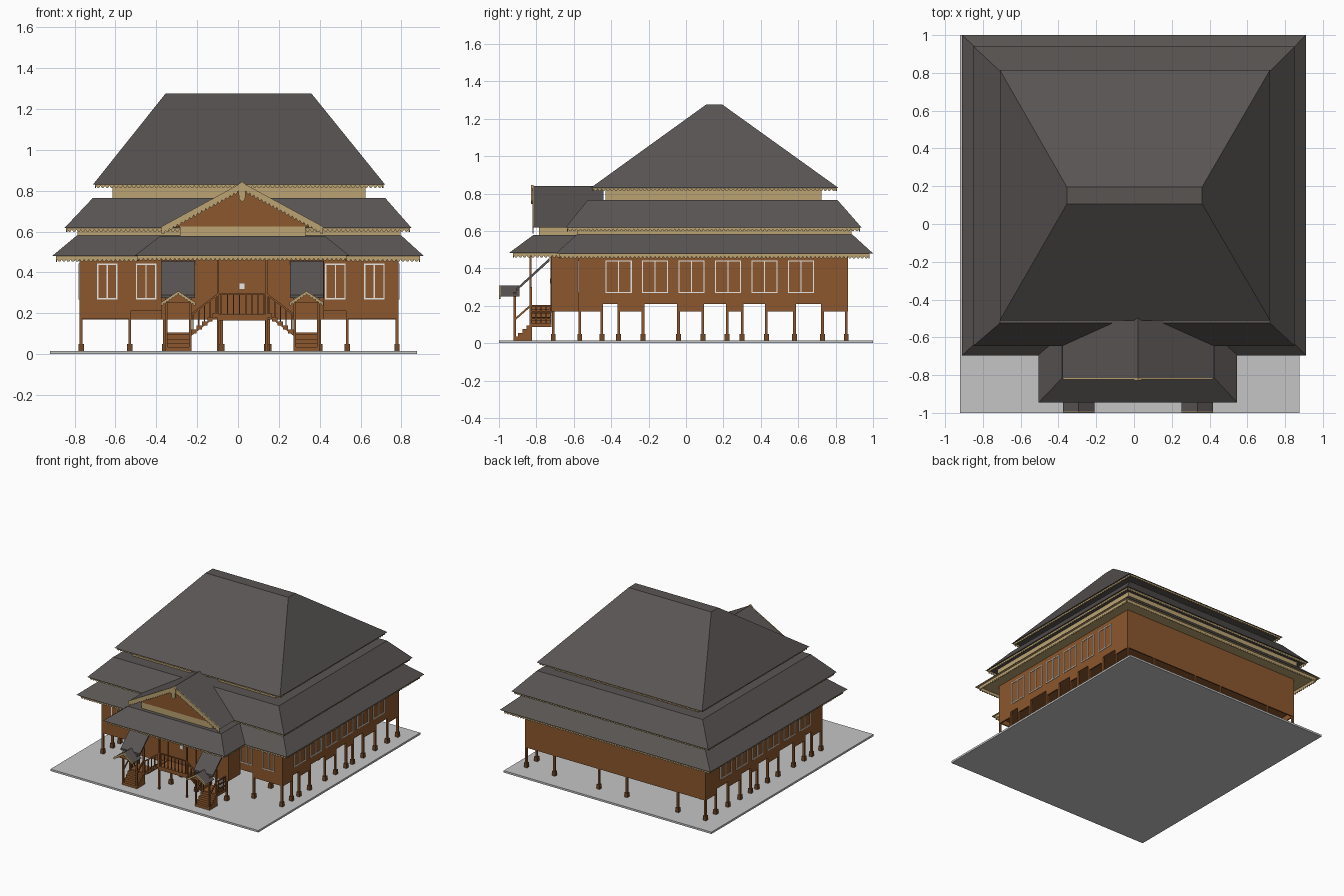
import bpy, bmesh, math
from mathutils import Vector

if "Cube" in bpy.data.objects:
    bpy.data.objects.remove(bpy.data.objects["Cube"])


def material(name, col):
    m = bpy.data.materials.new(name)
    m.diffuse_color = (*col, 1)
    m.use_nodes = True
    m.node_tree.nodes["Principled BSDF"].inputs["Base Color"].default_value = m.diffuse_color
    return m


WOOD = material("brown wood", (0.26, 0.095, 0.027))
DARK = material("dark wood", (0.17, 0.065, 0.02))
ROOF = material("charcoal roof", (0.098, 0.089, 0.086))
BEIGE = material("beige trim", (0.50, 0.365, 0.17))
WHITE = material("white frame", (0.8, 0.8, 0.78))
SLAB = material("grey slab", (0.56, 0.56, 0.56))


def finish(name, bm, *mats):
    bmesh.ops.recalc_face_normals(bm, faces=bm.faces[:])
    me = bpy.data.meshes.new(name)
    bm.to_mesh(me)
    bm.free()
    for m in mats:
        me.materials.append(m)
    ob = bpy.data.objects.new(name, me)
    bpy.context.collection.objects.link(ob)
    return ob


def loft(bm, a, b):
    """Closed solid between two matching loops of points."""
    va, vb = [bm.verts.new(p) for p in a], [bm.verts.new(p) for p in b]
    bm.faces.new(va)
    bm.faces.new(vb)
    for i in range(len(a)):
        j = (i + 1) % len(a)
        bm.faces.new((va[i], va[j], vb[j], vb[i]))


def rect(x0, x1, y0, y1, z):
    return [(x0, y0, z), (x1, y0, z), (x1, y1, z), (x0, y1, z)]


def boxes(name, mat, items):
    bm = bmesh.new()
    for x0, x1, y0, y1, z0, z1 in items:
        loft(bm, rect(x0, x1, y0, y1, z0), rect(x0, x1, y0, y1, z1))
    return finish(name, bm, mat)


def hip(name, low, z0, high, z1, soffit=False):
    """Hipped roof tier; optionally a beige underside."""
    bm = bmesh.new()
    loft(bm, rect(*low, z0), rect(*high, z1))
    ob = finish(name, bm, ROOF, BEIGE)
    for f in ob.data.polygons:
        f.material_index = int(soffit and f.normal.z < -0.9)
    return ob


def prism(name, mat, profiles, axis, a, b):
    """Extrude 2D profiles along x (points y,z) or y (points x,z)."""
    bm = bmesh.new()
    for pts in profiles:
        if axis == 'x':
            loft(bm, [(a, u, v) for u, v in pts], [(b, u, v) for u, v in pts])
        else:
            loft(bm, [(u, a, v) for u, v in pts], [(u, b, v) for u, v in pts])
    return finish(name, bm, mat)


def fringe(name, runs, h, tooth=0.012, pitch=0.022):
    """Thin hanging eave board with a toothed lower edge."""
    bm = bmesh.new()
    for p, q in runs:
        p, q = Vector(p), Vector(q)
        n = max(1, round((q - p).length / pitch))
        pts = [p, q]
        for i in range(n, 0, -1):
            for t, d in ((0, 0), (.25, .8), (.5, 1), (.75, .8)):
                pts.append(p.lerp(q, (i - t) / n) - Vector((0, 0, h - tooth + d * tooth)))
        pts.append(p - Vector((0, 0, h - tooth)))
        side = (q - p).cross(Vector((0, 0, 1))).normalized() * 0.006
        loft(bm, pts, [v + side for v in pts])
    return finish(name, bm, BEIGE)


def ring(x0, x1, y0, y1, z):
    r = rect(x0, x1, y0, y1, z)
    return [(r[i], r[(i + 1) % 4]) for i in range(4)]


# Ground slab
boxes("base_slab", SLAB, [(-.92, .875, -1, 1, 0, .015)])

# House body, porch room and hanging aprons
boxes("house_walls", WOOD, [(-.775, .785, -.575, .865, .21, .5)])
boxes("porch_walls", WOOD, [(-.375, .42, -.72, -.57, .17, .5)])
aprons = [(-.775, .785, .855, .865, .17, .22)]
for x0, x1 in ((-.775, -.53), (.535, .785)):
    aprons.append((x0, x1, -.575, -.565, .175, .22))
for y0, y1 in ((-.575, -.45), (-.36, -.23), (-.04, .09), (.22, .30), (.43, .58), (.73, .865)):
    for x in (-.775, .775):
        aprons.append((x, x + .01, y0, y1, .17, .22))
boxes("wall_aprons", WOOD, aprons)

# Stilts with thicker feet
spots = [(x, y) for x in (-.768, .778) for y in (-.568, -.45, -.36, -.23, -.04, .09, .22, .30, .43, .58, .73, .857)]
spots += [(x, y) for x in (-.53, -.09, .15, .535) for y in (-.568, -.36, -.04, .22, .58, .857)]
spots += [(x, -.71) for x in (-.36, -.08, .14, .40)]
boxes("stilts", WOOD, [(x - .007, x + .007, y - .007, y + .007, .015, .22) for x, y in spots])
boxes("stilt_feet", DARK, [(x - .013, x + .013, y - .013, y + .013, .015, .05) for x, y in spots])

# Three tiers of hipped roof with walls between them
hip("lower_roof", (-.91, .91, -.695, 1.0), .48, (-.79, .80, -.585, .89), .58, True)
boxes("lower_clerestory", BEIGE, [(-.785, .795, -.58, .885, .575, .625)])
hip("middle_roof", (-.85, .85, -.645, .94), .617, (-.71, .72, -.525, .81), .765)
boxes("upper_clerestory", BEIGE, [(-.615, .625, -.43, .725, .76, .835)])
hip("upper_roof", (-.71, .72, -.51, .815), .83, (-.355, .36, .107, .195), 1.275)

# Eave fringes
fringe("upper_fringe", ring(-.695, .705, -.495, .80, .835), .022)
fringe("middle_fringe", ring(-.835, .835, -.63, .925, .622), .024)
fringe("lower_fringe", [((.885, -.67, .482), (.885, .975, .482)), ((.885, .975, .482), (-.885, .975, .482)),
                        ((-.885, .975, .482), (-.885, -.67, .482)),
                        ((-.885, -.67, .482), (-.49, -.67, .482)), ((.53, -.67, .482), (.885, -.67, .482))], .03)
fringe("porch_fringe", [((-.485, -.92, .487), (.525, -.92, .487)), ((.525, -.92, .487), (.525, -.67, .487)),
                        ((-.485, -.67, .487), (-.485, -.92, .487))], .03)

# Porch roof and its gable
hip("porch_roof", (-.505, .545, -.945, -.3), .483, (-.38, .425, -.815, -.3), .579, True)
boxes("porch_clerestory", BEIGE, [(-.285, .33, -.785, -.5, .575, .625)])
prism("porch_gable_roof", ROOF, [[(-.378, .618), (.02, .84), (.42, .618), (.385, .618), (.02, .818), (-.343, .618)]],
      'y', -.815, -.44)
prism("gable_pediment", WOOD, [[(-.32, .622), (.36, .622), (.02, .81)]], 'y', -.785, -.775)
fringe("gable_bargeboards", [((-.375, -.816, .624), (.02, -.816, .84)), ((.02, -.816, .84), (.417, -.816, .624))], .042)
prism("gable_finial", BEIGE, [[(-.0, .83), (.02, .845), (.04, .83), (.035, .76), (.02, .745), (.005, .76)]],
      'y', -.828, -.815)

# Window frames: uprights, centre bar, sill and head
front, sides = [], []


def frame(u0, u1, z0=.268, z1=.443, t=.006):
    m = (u0 + u1) / 2
    return [(u0, u0 + t, z0, z1), (u1 - t, u1, z0, z1), (m - t / 2, m + t / 2, z0, z1),
            (u0, u1, z0, z0 + t), (u0, u1, z1 - t, z1)]


for c in (-.64, -.45, .477, .667):
    front += [(a, b, -.58, -.574, z0, z1) for a, b, z0, z1 in frame(c - .05, c + .05)]
for i in range(6):
    y = -.43 + .195 * i
    for x in (-.78, .784):
        sides += [(x, x + .006, a, b, z0, z1) for a, b, z0, z1 in frame(y, y + .14)]
boxes("front_window_frames", WHITE, front)
boxes("side_window_frames", WHITE, sides)

# Porch centre: deck, doorway panel, white plate, columns and front rail
boxes("porch_deck", WOOD, [(-.10, .145, -.835, -.715, .165, .195)])
boxes("doorway_trim", DARK, [(-.104, -.098, -.724, -.718, .2, .46), (.139, .145, -.724, -.718, .2, .46)])
boxes("door_plate", WHITE, [(.007, .032, -.726, -.719, .318, .345)])
boxes("porch_columns", WOOD, [(x - .006, x + .006, -.837, -.825, .015, .485) for x in (-.098, .141)])
boxes("deck_rail", WOOD, [(-.1, .143, -.836, -.828, .292, .3)]
      + [(-.085 + .03 * i, -.079 + .03 * i, -.834, -.829, .19, .295) for i in range(8)])

# Two mirrored stairs, each with turn, rails and canopy (mirror plane x = 0.0215)
C = .0215
for s, side in ((-1, "left"), (1, "right")):
    X = lambda d: C + s * d

    def bx(d0, d1, *rest):
        return (min(X(d0), X(d1)), max(X(d0), X(d1)), *rest)

    steps = [bx(.25, .378, -.92 + .0225 * i, -.83, .015 + .02 * i, .035 + .02 * i) for i in range(4)]
    steps.append(bx(.25, .378, -.83, -.72, .085, .105))
    boxes(side + "_front_steps", WOOD, steps)
    boxes(side + "_cross_steps", WOOD,
          [bx(.25 - .026 * (i + 1), .25 - .026 * i, -.83, -.72, .1 + .02 * i, .12 + .02 * i) for i in range(5)])
    boxes(side + "_landing_rail", DARK,
          [bx(.37, .378, -.83, -.72, z, z + .008) for z in (.13, .165, .197)]
          + [bx(.37, .378, -.83 + .026 * i, -.824 + .026 * i, .1, .2) for i in range(5)])
    boxes(side + "_stair_posts", WOOD,
          [bx(d - .006, d + .006, y - .006, y + .006, .015, .27 if y < -.9 else .3)
           for d in (.256, .372) for y in (-.915, -.83)])
    # sloping handrails
    prism(side + "_cross_rail", WOOD, [[(X(.25), z), (X(.12), z + .1), (X(.12), z + .11), (X(.25), z + .012)]
                                       for z in (.09, .188)], 'y', -.837, -.829)
    boxes(side + "_cross_balusters", WOOD,
          [bx(.245 - .028 * i, .239 - .028 * i, -.836, -.83, .1 + .021 * i, .2 + .021 * i) for i in range(5)])
    for d in (.256, .372):
        prism(side + "_step_rail", WOOD, [[(-.915, .12), (-.83, .195), (-.83, .208), (-.915, .133)]],
              'x', X(d) - .004, X(d) + .004)
    # sloping sheet roof and small gable canopy
    prism(side + "_sloping_canopy", ROOF, [[(-.91, .275), (-.73, .438), (-.73, .455), (-.91, .29)]],
          'x', X(.232), X(.398))
    prism(side + "_canopy_gable", ROOF, [[(X(.23), .25), (X(.314), .308), (X(.398), .25), (X(.385), .25),
                                          (X(.314), .296), (X(.243), .25)]], 'y', -.995, -.89)
    prism(side + "_canopy_pediment", WOOD, [[(X(.245), .25), (X(.314), .298), (X(.383), .25)]], 'y', -.975, -.968)
    ends = sorted((X(.23), X(.398)))
    fringe(side + "_canopy_bargeboards", [((ends[0], -.993, .253), (X(.314), -.993, .309)),
                                          ((X(.314), -.993, .309), (ends[1], -.993, .253))], .02, .007, .016)
